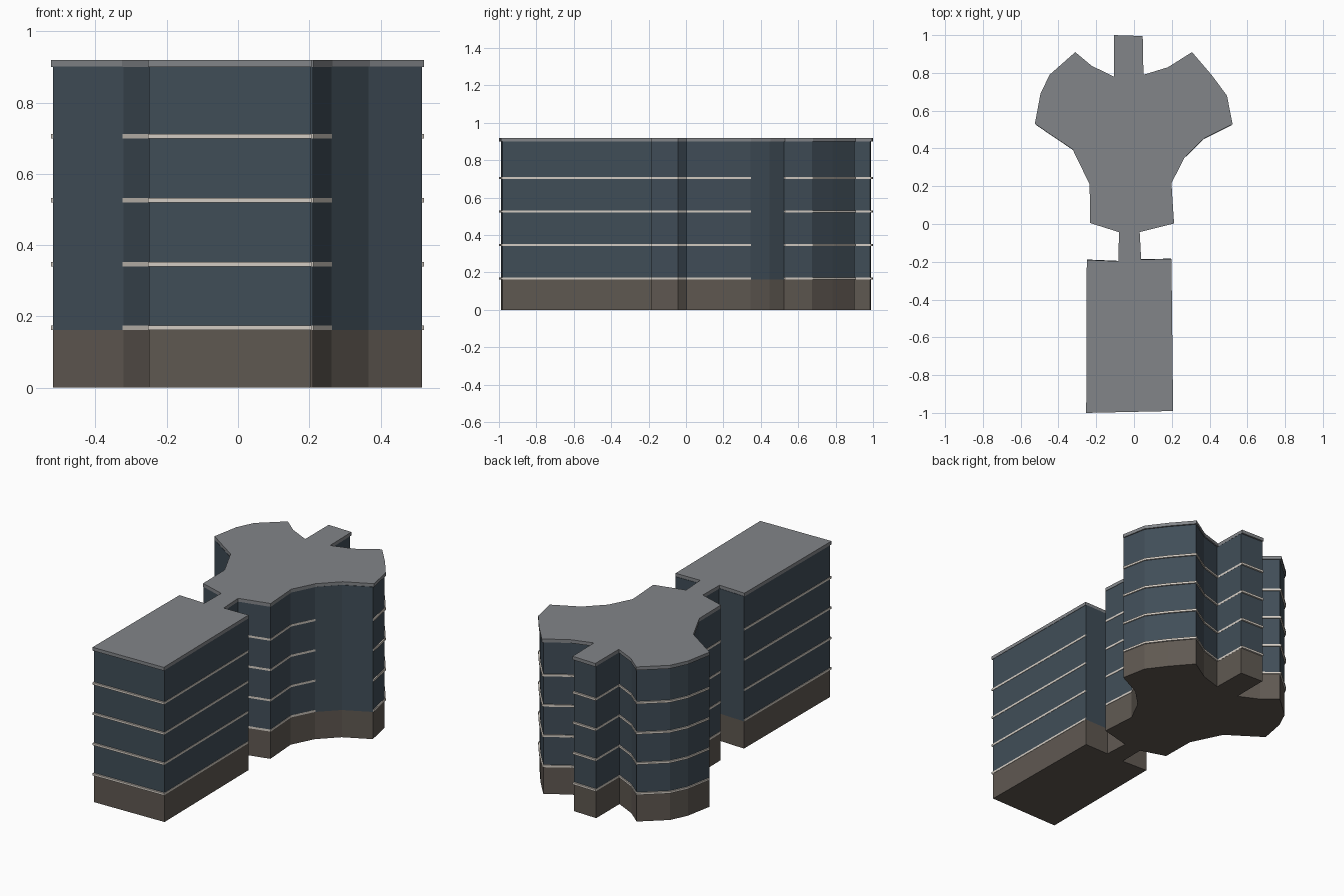
import bpy
import bmesh

if "Cube" in bpy.data.objects:
    bpy.data.objects.remove(bpy.data.objects["Cube"])

# Floor plan, counter-clockwise from the front left corner (roof size)
PLAN = [
    (-0.253, -1.0), (0.207, -0.99), (0.198, -0.185), (0.038, -0.188),
    (0.03, -0.043), (0.212, 0.003), (0.198, 0.215), (0.265, 0.348),
    (0.37, 0.452), (0.522, 0.528), (0.492, 0.68), (0.41, 0.79),
    (0.307, 0.91), (0.18, 0.83), (0.05, 0.79), (0.046, 0.995),
    (-0.106, 1.0), (-0.106, 0.78), (-0.225, 0.838), (-0.311, 0.91),
    (-0.447, 0.79), (-0.495, 0.69), (-0.525, 0.53), (-0.325, 0.395),
    (-0.235, 0.21), (-0.232, 0.005), (-0.08, -0.043), (-0.082, -0.197),
    (-0.25, -0.19),
]
WALL_SCALE = 0.99      # walls sit slightly inside the roof and the bands


def material(name, rgb):
    m = bpy.data.materials.new(name)
    m.diffuse_color = (*rgb, 1.0)
    m.use_nodes = True
    m.node_tree.nodes["Principled BSDF"].inputs["Base Color"].default_value = m.diffuse_color
    return m


def slab(name, z0, z1, scale, mat):
    """Extrude the floor plan between two heights."""
    bm = bmesh.new()
    low = [bm.verts.new((x * scale, y * scale, z0)) for x, y in PLAN]
    high = [bm.verts.new((x * scale, y * scale, z1)) for x, y in PLAN]
    bm.faces.new(low[::-1])
    bm.faces.new(high)
    n = len(PLAN)
    for i in range(n):
        j = (i + 1) % n
        bm.faces.new((low[i], low[j], high[j], high[i]))
    mesh = bpy.data.meshes.new(name)
    bm.to_mesh(mesh)
    bm.free()
    mesh.materials.append(mat)
    obj = bpy.data.objects.new(name, mesh)
    bpy.context.collection.objects.link(obj)
    return obj


stone = material("brown_stone", (0.115, 0.098, 0.083))
glass = material("dark_blue_glass", (0.052, 0.075, 0.097))
trim = material("pale_trim", (0.66, 0.61, 0.55))
roofing = material("grey_roofing", (0.225, 0.235, 0.25))

# Ground floor
slab("ground_floor", 0.0, 0.161, WALL_SCALE, stone)

# Upper floors
slab("upper_walls", 0.161, 0.901, WALL_SCALE, glass)

# Thin bands between the floors
for i in range(4):
    z = 0.161 + i * 0.1793
    slab(f"floor_band_{i + 1}", z, z + 0.0125, 1.0, trim)

# Flat roof
slab("roof", 0.9, 0.92, 1.0, roofing)
